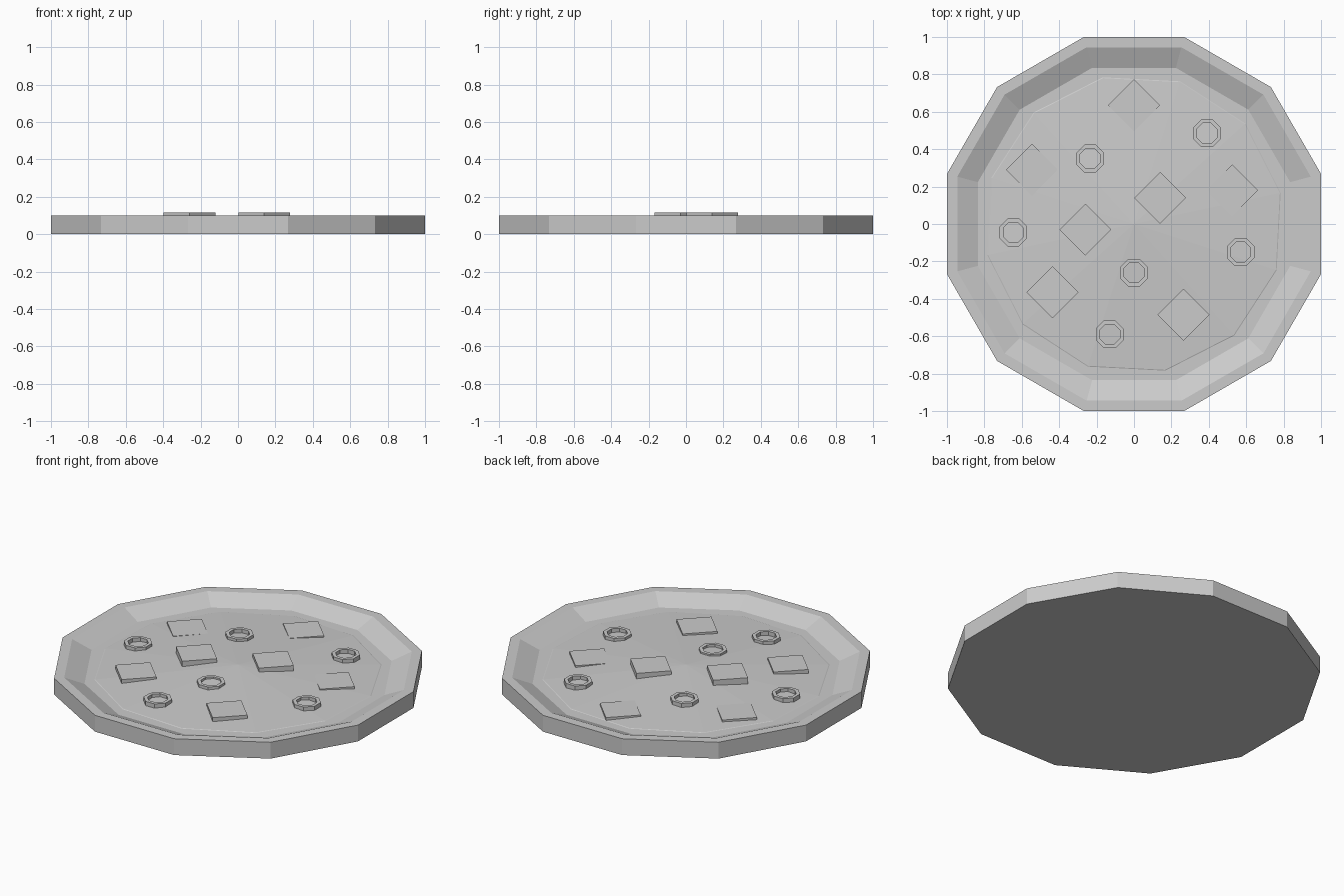
import bpy, bmesh, math

if "Cube" in bpy.data.objects:
    bpy.data.objects.remove(bpy.data.objects["Cube"])


def lathe(name, profile, sides, loc=(0, 0, 0), turn=0.0, closed=False):
    """Spin (apothem, z) points into a faceted solid; apothem 0 becomes a pole."""
    bm = bmesh.new()
    k = 1 / math.cos(math.pi / sides)
    rings = []
    for r, z in profile:
        if r == 0:
            rings.append([bm.verts.new((0, 0, z))] * sides)
        else:
            rings.append([bm.verts.new((r * k * math.cos(turn + 2 * math.pi * (i + .5) / sides),
                                        r * k * math.sin(turn + 2 * math.pi * (i + .5) / sides), z))
                          for i in range(sides)])
    pairs = list(zip(rings, rings[1:]))
    if closed:
        pairs.append((rings[-1], rings[0]))
    for a, b in pairs:
        for i in range(sides):
            j = (i + 1) % sides
            face = list(dict.fromkeys([a[i], a[j], b[j], b[i]]))
            bm.faces.new(face)
    bmesh.ops.recalc_face_normals(bm, faces=bm.faces[:])
    mesh = bpy.data.meshes.new(name)
    bm.to_mesh(mesh)
    bm.free()
    ob = bpy.data.objects.new(name, mesh)
    ob.location = loc
    bpy.context.collection.objects.link(ob)
    return ob


# Twelve-sided crust with a raised rim and sloped inner wall
lathe("crust", [(0, 0), (1, 0), (1, .1), (.945, .1), (.835, .052), (0, .052)], 12)

# Low cone of cheese rising to the middle
lathe("cheese", [(0, .045), (.79, .045), (.77, .054), (0, .1)], 12, turn=math.radians(-3))

# Flat square toppings, turned 45 degrees: x, y, top height
squares = [(-.26, -.03, .115), (.14, .14, .115), (0, .635, .071), (-.545, .29, .07),
           (.525, .18, .074), (-.435, -.365, .084), (.265, -.485, .084)]
for x, y, top in squares:
    lathe("square_topping", [(0, .04), (.098, .04), (.098, top), (0, top)], 4,
          (x, y, 0), math.radians(45))

# Eight-sided topping rings: x, y, top height
rings = [(-.235, .35, .095), (.39, .485, .086), (-.645, -.045, .083),
         (.57, -.15, .086), (0, -.26, .098), (-.13, -.59, .086)]
for x, y, top in rings:
    lathe("ring_topping", [(.074, .045), (.074, top), (.054, top), (.054, .045)], 8,
          (x, y, 0), closed=True)
